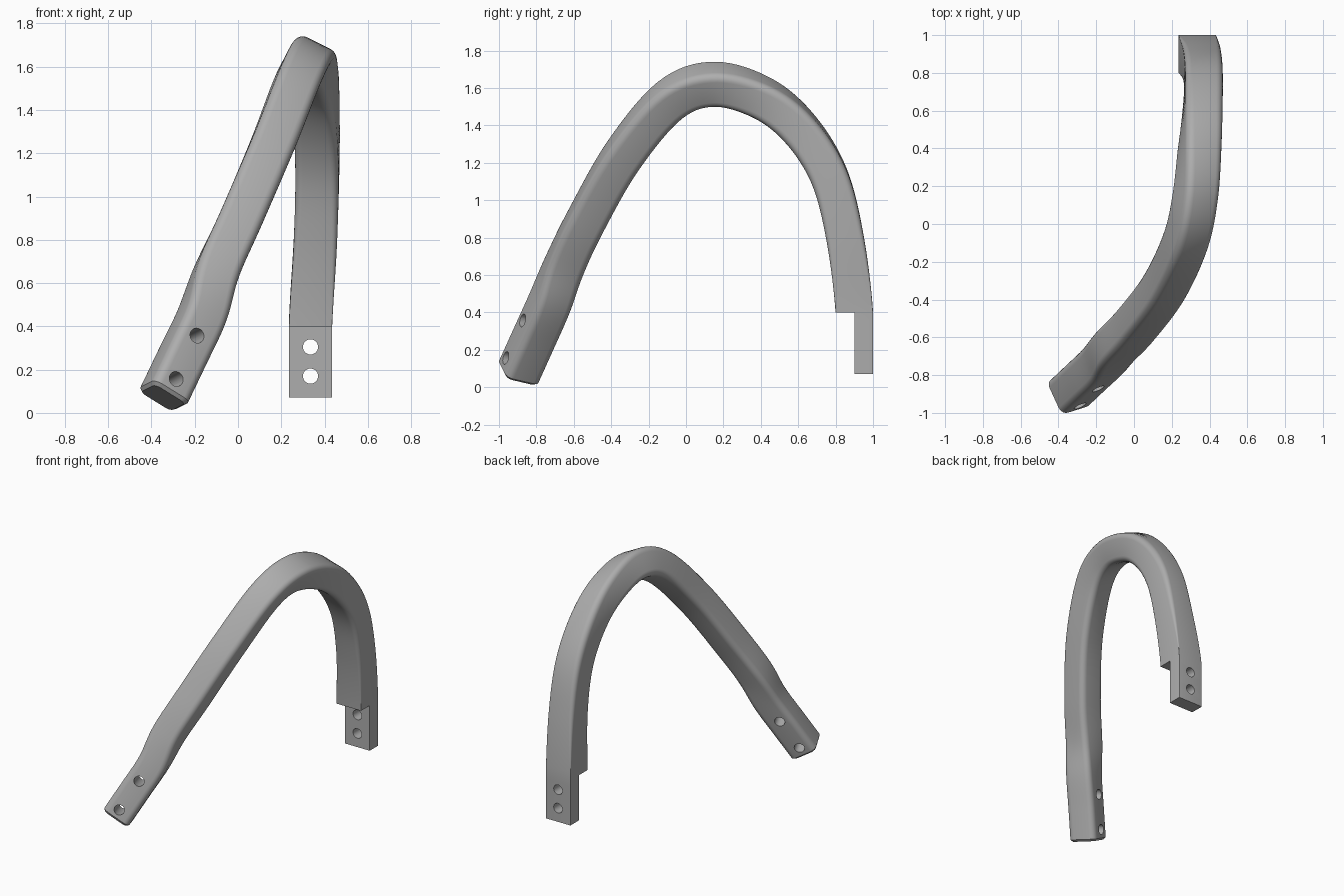
import bpy, bmesh, math
from mathutils import Vector, Matrix

cube = bpy.data.objects.get("Cube")
if cube:
    bpy.data.objects.remove(cube, do_unlink=True)

mat = bpy.data.materials.new("satin_grey")
mat.use_nodes = True
mat.diffuse_color = (0.42, 0.42, 0.42, 1)
mat.node_tree.nodes["Principled BSDF"].inputs["Base Color"].default_value = (0.42, 0.42, 0.42, 1)

HALF = 0.1
# centre x, y, z, sideways tilt in degrees, sideways y lean, corner radius
stations = [
    (-.347, -.90, .07, 32, .265, .04),
    (-.257, -.815, .258, 32, .265, .04),
    (-.168, -.731, .446, 31, .23, .04),
    (-.10, -.65, .65, 26, .06, .04),
    (.01, -.535, .89, 24, 0, .04),
    (.16, -.335, 1.24, 25, 0, .04),
    (.275, -.085, 1.535, 27, 0, .04),
    (.325, .15, 1.62, 27, 0, .04),
    (.348, .41, 1.545, 20, 0, .04),
    (.362, .61, 1.38, 12, 0, .04),
    (.367, .765, 1.13, 5, 0, .035),
    (.358, .85, .80, 1, 0, .025),
    (.335, .90, .40, 0, 0, .003),
    (.335, .90, .07, 0, 0, .003),
]
STEPS = 8


def catmull(a, b, c, d, t):
    return [0.5 * (2 * q + (r - p) * t + (2 * p - 5 * q + 4 * r - s) * t * t
                   + (3 * q - p - 3 * r + s) * t ** 3) for p, q, r, s in zip(a, b, c, d)]


def sample_path():
    last = len(stations) - 1
    out = []
    for i in range(last):
        a, d = stations[max(i - 1, 0)], stations[min(i + 2, last)]
        b, c = stations[i], stations[i + 1]
        for k in range(STEPS):
            t = k / STEPS
            if i in (0, last - 1):      # straight end blocks
                out.append([p + (q - p) * t for p, q in zip(b, c)])
            else:
                out.append(catmull(a, b, c, d, t))
    return out + [list(stations[-1])]


def frame(path, i):
    a, b = path[max(i - 1, 0)], path[min(i + 1, len(path) - 1)]
    along = (Vector(b[:3]) - Vector(a[:3])).normalized()
    tilt = math.radians(path[i][3])
    side = Vector((math.cos(tilt), path[i][4], -math.sin(tilt)))
    side = (side - along * side.dot(along)).normalized()
    return along, side, side.cross(along)


def section(bm, centre, side, out, half, radius, arc=5):
    ring = []
    for q in range(4):
        mid = math.pi / 4 + q * math.pi / 2
        cx = math.copysign(half - radius, math.cos(mid))
        cy = math.copysign(half - radius, math.sin(mid))
        for k in range(arc + 1):
            ang = (q + k / arc) * math.pi / 2
            ring.append(bm.verts.new(centre + side * (cx + radius * math.cos(ang))
                                     + out * (cy + radius * math.sin(ang))))
    return ring


def finish(bm, name):
    bmesh.ops.recalc_face_normals(bm, faces=bm.faces)
    mesh = bpy.data.meshes.new(name)
    bm.to_mesh(mesh)
    bm.free()
    ob = bpy.data.objects.new(name, mesh)
    bpy.context.collection.objects.link(ob)
    mesh.materials.append(mat)
    return ob


# Curved arm: rounded square swept along the path
path = sample_path()
bm = bmesh.new()
rings = []
for i, p in enumerate(path):
    along, side, out = frame(path, i)
    centre = Vector(p[:3])
    if i == 0:                          # softened foot edge
        rings.append(section(bm, centre, side, out, HALF - .015, p[5] - .01))
        centre = centre + along * .015
    rings.append(section(bm, centre, side, out, HALF, p[5]))
for r, s in zip(rings, rings[1:]):
    for j in range(len(r)):
        k = (j + 1) % len(r)
        bm.faces.new((r[j], r[k], s[k], s[j]))
bm.faces.new(rings[0])
bm.faces.new(rings[-1])
arm = finish(bm, "curved_arm")


# Cutters: bolt holes through both ends, and the notch that leaves a half-depth tab
def hole(bm, centre, axis, radius=.035):
    rot = Vector(axis).to_track_quat('Z', 'Y').to_matrix().to_4x4()
    bmesh.ops.create_cone(bm, cap_ends=True, segments=28, radius1=radius, radius2=radius,
                          depth=.5, matrix=Matrix.Translation(centre) @ rot)


def cut(bm, name):
    cutter = finish(bm, name)
    mod = arm.modifiers.new(name, 'BOOLEAN')
    mod.operation = 'DIFFERENCE'
    mod.solver = 'EXACT'
    mod.object = cutter
    cutter.hide_render = True
    bpy.ops.object.select_all(action='DESELECT')
    bpy.context.view_layer.objects.active = arm
    arm.select_set(True)
    bpy.ops.object.modifier_apply(modifier=name)
    bpy.data.objects.remove(cutter, do_unlink=True)


bm = bmesh.new()
bmesh.ops.create_cube(bm, size=1, matrix=Matrix.Translation((.335, .7, .2))
                      @ Matrix.Diagonal((.6, .4, .4, 1)))
cut(bm, "tab_notch")

bm = bmesh.new()
along, side, out = frame(path, 0)
foot = Vector(path[0][:3])
for s in (.073, .313):
    hole(bm, foot + along * s - side * .01, out)
for z in (.17, .305):
    hole(bm, Vector((.335, .95, z)), (0, 1, 0))
cut(bm, "bolt_holes")

bpy.ops.object.shade_smooth_by_angle(angle=math.radians(28))
